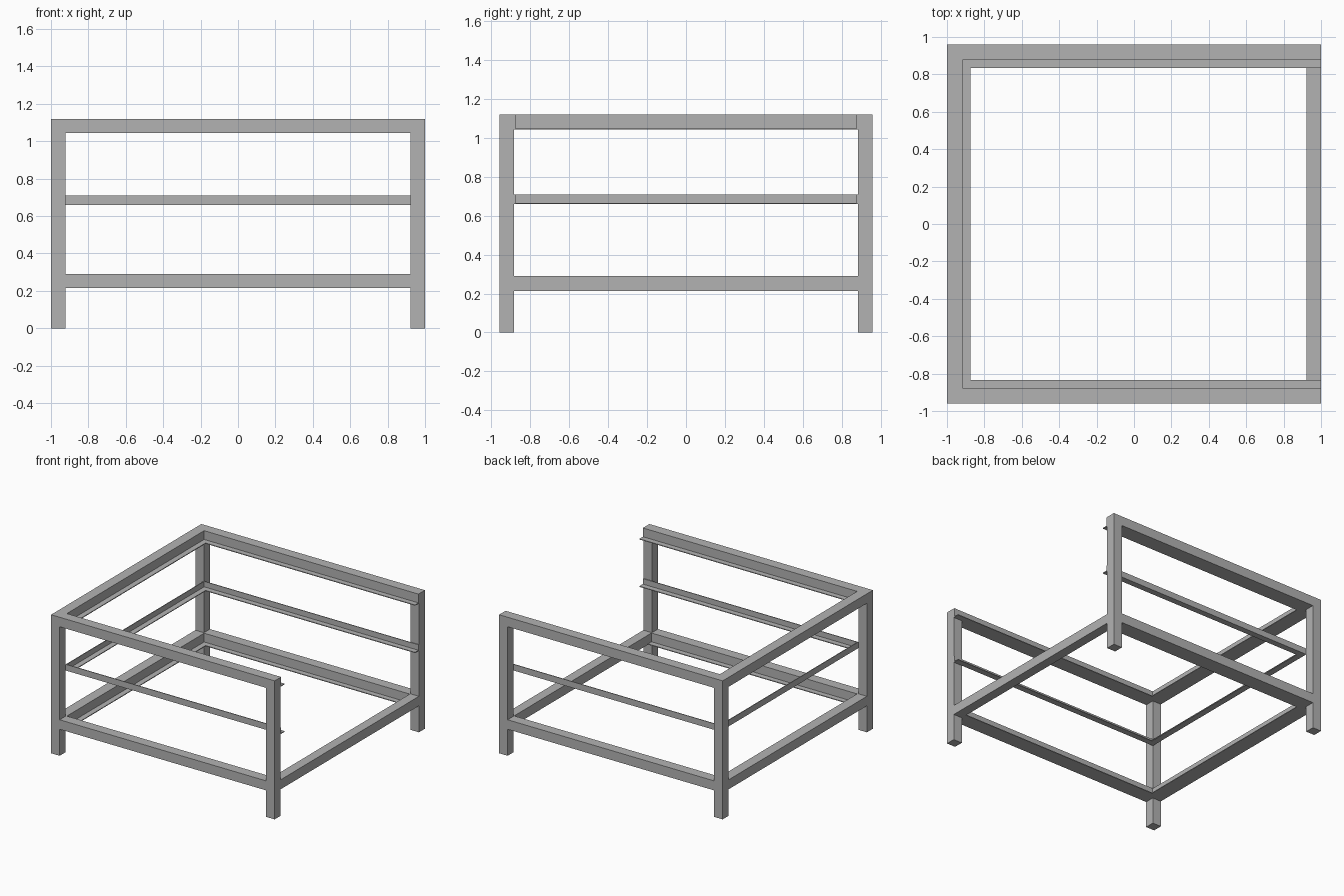
import bpy
import bmesh

cube = bpy.data.objects.get("Cube")
if cube:
    bpy.data.objects.remove(cube, do_unlink=True)

# Overall sizes
X, Y, H = 1.0, 0.96, 1.12      # half width, half depth, height
T = 0.077                      # square tube
WALL, FLANGE = 0.006, 0.05     # angle iron thickness and ledge width
XI, YI = X - T, Y - T          # inner planes of the posts
LOW, MID, TOP = 0.214, 0.66, H - T

steel = bpy.data.materials.new("grey steel")
steel.use_nodes = True
grey = (0.45, 0.45, 0.45, 1)
steel.diffuse_color = grey
steel.node_tree.nodes["Principled BSDF"].inputs["Base Color"].default_value = grey


def finish(name, bm):
    bmesh.ops.recalc_face_normals(bm, faces=bm.faces)
    mesh = bpy.data.meshes.new(name)
    bm.to_mesh(mesh)
    bm.free()
    mesh.materials.append(steel)
    obj = bpy.data.objects.new(name, mesh)
    bpy.context.collection.objects.link(obj)
    return obj


def box(name, lo, hi):
    bm = bmesh.new()
    bmesh.ops.create_cube(bm, size=1)
    for v in bm.verts:
        v.co = [(a + b) / 2 + c * (b - a) for a, b, c in zip(lo, hi, v.co)]
    return finish(name, bm)


def angle_iron(name, height, z, place, start, end):
    """Sweep an L section; place(along, inward, up) maps it into the frame."""
    section = [(0, 0), (FLANGE, 0), (FLANGE, WALL), (WALL, WALL),
               (WALL, height), (0, height)]
    bm = bmesh.new()
    a, b = [[bm.verts.new(place(s, u, z + w)) for u, w in section]
            for s in (start, end)]
    bm.faces.new(a)
    bm.faces.new(b)
    for i in range(len(section)):
        j = (i + 1) % len(section)
        bm.faces.new((a[i], a[j], b[j], b[i]))
    return finish(name, bm)


# Corner posts
for sy, end in ((-1, "front"), (1, "back")):
    for sx, side in ((-1, "right"), (1, "left")):
        box(f"{end}_{side}_post",
            (min(sx * X, sx * XI), min(sy * Y, sy * YI), 0),
            (max(sx * X, sx * XI), max(sy * Y, sy * YI), H))

# Tube rails on the front, back and right side
for level, z in (("lower", LOW), ("top", TOP)):
    box(f"{level}_front_rail", (-XI, -Y, z), (XI, -YI, z + T))
    box(f"{level}_back_rail", (-XI, YI, z), (XI, Y, z + T))
    box(f"{level}_right_rail", (-X, -YI, z), (-XI, YI, z + T))

# The open left side has only the lower rail
box("lower_left_rail", (XI, -YI, LOW), (X, YI, LOW + T))

# Angle iron ledges lining the inside of three sides
for level, z, height, end in (("lower", LOW, T, XI), ("middle", MID, FLANGE, X),
                              ("top", TOP, T, X)):
    angle_iron(f"{level}_front_ledge", height, z,
               lambda s, u, w: (s, -YI + u, w), -XI, end)
    angle_iron(f"{level}_back_ledge", height, z,
               lambda s, u, w: (s, YI - u, w), -XI, end)
    angle_iron(f"{level}_right_ledge", height, z,
               lambda s, u, w: (-XI + u, s, w), -YI, YI)
